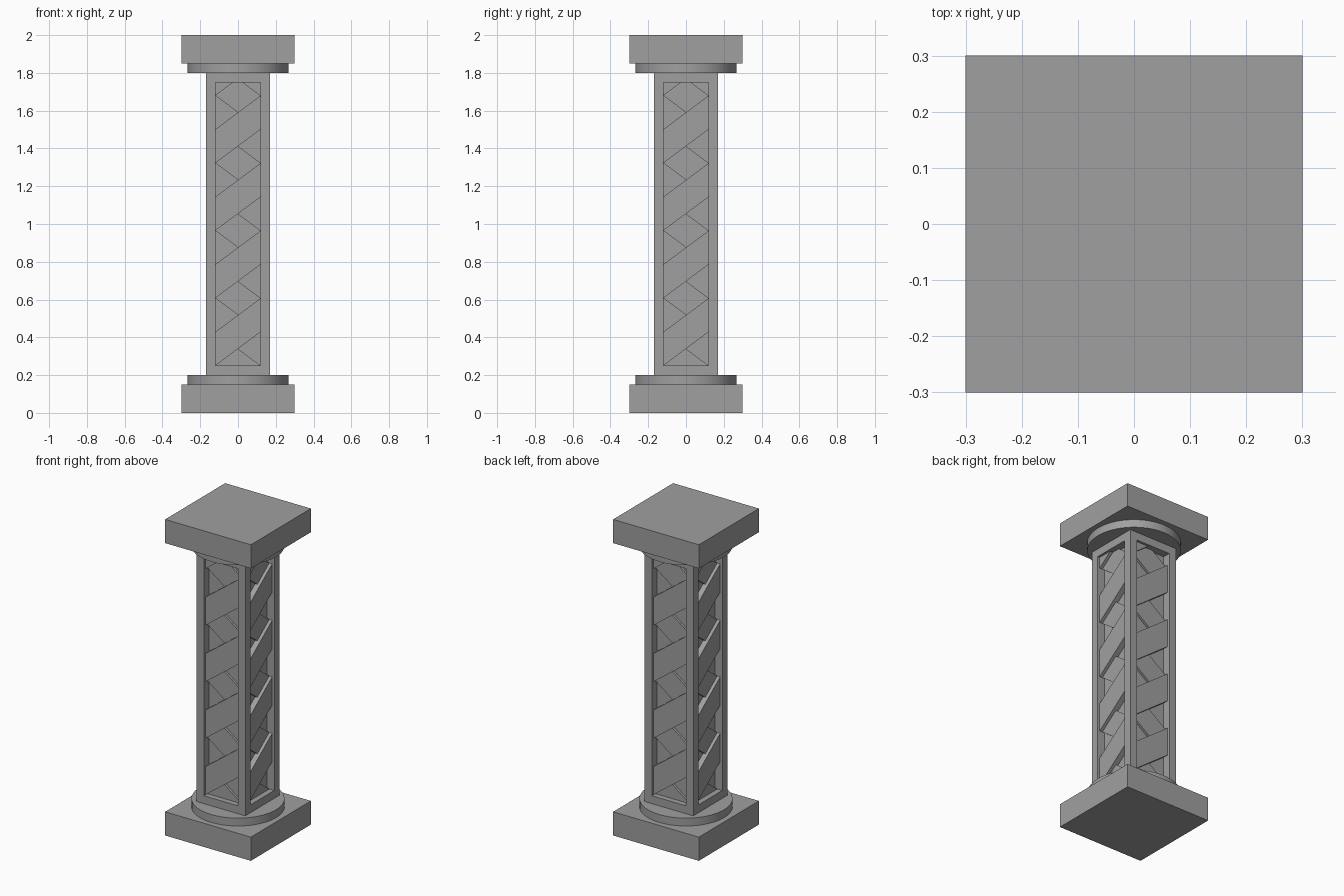
import bpy, bmesh
from math import pi
from mathutils import Matrix, Vector

cube = bpy.data.objects.get("Cube")
if cube:
    bpy.data.objects.remove(cube, do_unlink=True)

stone = bpy.data.materials.new("grey_stone")
stone.use_nodes = True
GREY = (0.35, 0.35, 0.35, 1)
stone.diffuse_color = GREY
stone.node_tree.nodes["Principled BSDF"].inputs["Base Color"].default_value = GREY
stone.node_tree.nodes["Principled BSDF"].inputs["Roughness"].default_value = 0.9

OUTER, OPEN = 0.17, 0.12          # half widths of shaft and panel opening
LOW, HIGH = 0.25, 1.75            # panel opening heights
PITCH = 0.3575                    # vertical spacing of the bands


def finish(name, bm):
    bmesh.ops.recalc_face_normals(bm, faces=bm.faces)
    mesh = bpy.data.meshes.new(name)
    bm.to_mesh(mesh)
    bm.free()
    mesh.materials.append(stone)
    obj = bpy.data.objects.new(name, mesh)
    bpy.context.collection.objects.link(obj)
    return obj


def block(name, half, z0, z1, x=0, y=0):
    bm = bmesh.new()
    size = Matrix.Diagonal((2 * half, 2 * half, z1 - z0, 1))
    bmesh.ops.create_cube(bm, size=1, matrix=Matrix.Translation((x, y, (z0 + z1) / 2)) @ size)
    return finish(name, bm)


def drum(name, z0, z1):
    bm = bmesh.new()
    bmesh.ops.create_cone(bm, cap_ends=True, segments=64, radius1=0.267, radius2=0.267,
                          depth=z1 - z0, matrix=Matrix.Translation((0, 0, (z0 + z1) / 2)))
    obj = finish(name, bm)
    bpy.ops.object.select_all(action='DESELECT')
    obj.select_set(True)
    bpy.context.view_layer.objects.active = obj
    bpy.ops.object.shade_smooth_by_angle()


def bands(name, side, slope, start, face):
    """Parallel diagonal bands on all four sides, trimmed to the opening."""
    bm = bmesh.new()
    rise = PITCH / 2
    for n in range(5):
        z = start + n * PITCH
        corners = [(-1, z), (1, z + rise), (1, z + 2 * rise), (-1, z + rise)]
        bm.faces.new([bm.verts.new((slope * s * OPEN, -OPEN, h)) for s, h in corners])
    for height, normal in ((LOW, -1), (HIGH, 1)):
        bmesh.ops.bisect_plane(bm, geom=bm.verts[:] + bm.edges[:] + bm.faces[:], dist=1e-5,
                               plane_co=(0, 0, height), plane_no=(0, 0, normal), clear_outer=True)
    grown = bmesh.ops.extrude_face_region(bm, geom=bm.faces[:], use_keep_orig=True)
    moved = [v for v in grown["geom"] if isinstance(v, bmesh.types.BMVert)]
    bmesh.ops.translate(bm, verts=moved, vec=Vector((0, OPEN - face, 0)))
    bmesh.ops.rotate(bm, verts=bm.verts, matrix=Matrix.Rotation(side * pi / 2, 3, 'Z'))
    finish(name, bm)


# Base and capital
block("base_plinth", 0.3, 0, 0.15)
drum("base_drum", 0.15, 0.2)
drum("capital_drum", 1.8, 1.85)
block("capital_slab", 0.3, 1.85, 2)

# Shaft frame: rails, corner posts and recessed core
block("lower_rail", OUTER, 0.2, LOW)
block("upper_rail", OUTER, HIGH, 1.8)
block("shaft_core", OPEN, LOW, HIGH)
mid, half = (OUTER + OPEN) / 2, (OUTER - OPEN) / 2
for x, side in ((-mid, "right"), (mid, "left")):
    for y, end in ((-mid, "front"), (mid, "back")):
        block(f"{end}_{side}_post", half, LOW, HIGH, x, y)

# Crossed bands in each panel
for i, side in enumerate(("front", "left", "back", "right")):
    bands(f"{side}_rising_bands", i, 1, LOW, 0.155)
    bands(f"{side}_falling_bands", i, -1, LOW - PITCH / 2, 0.135)
